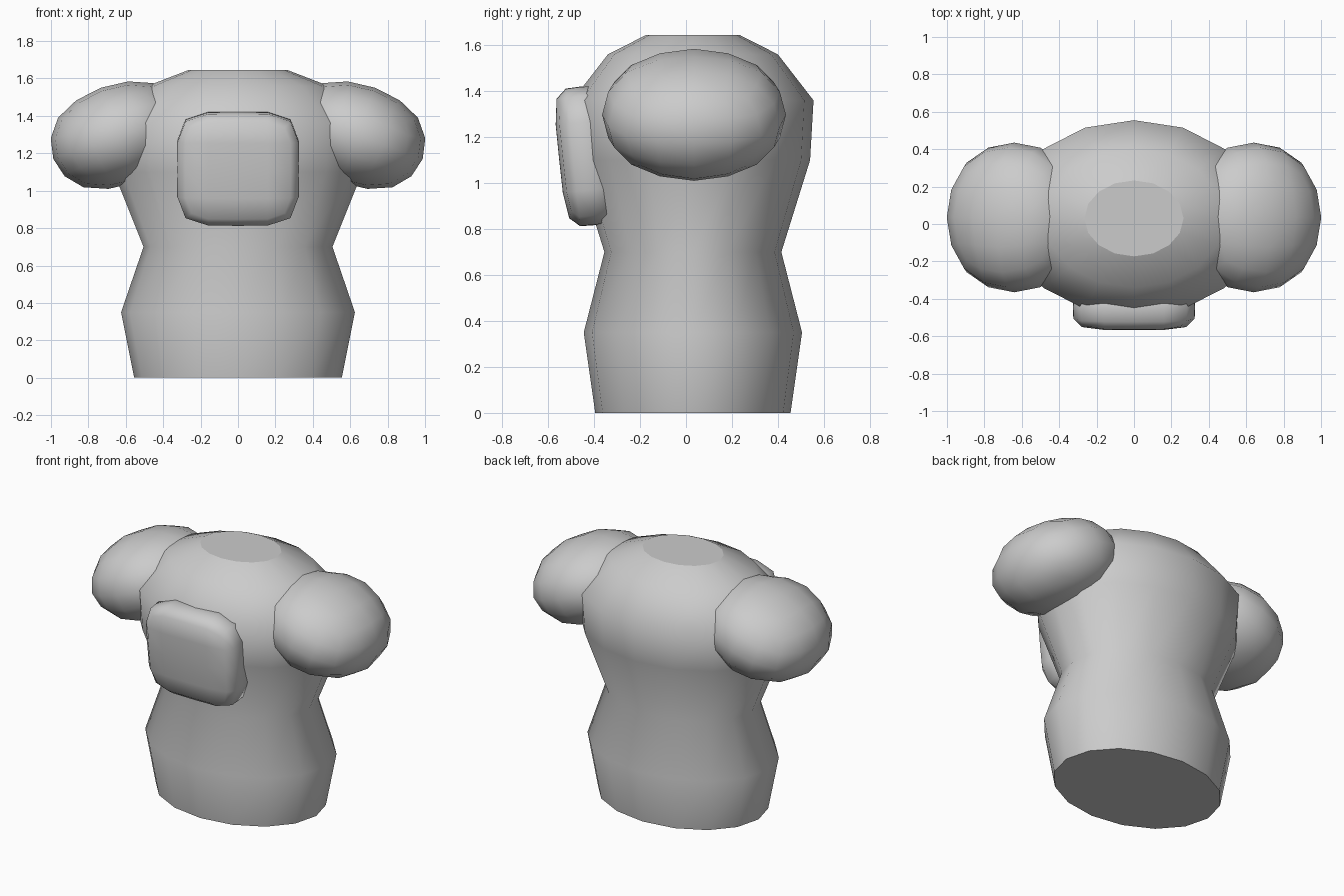
import bpy, bmesh, math
from mathutils import Matrix

cube = bpy.data.objects.get("Cube")
if cube:
    bpy.data.objects.remove(cube, do_unlink=True)

GREY = (0.6, 0.6, 0.6, 1.0)
grey = bpy.data.materials.new("plain_grey")
grey.use_nodes = True
grey.diffuse_color = GREY
grey.node_tree.nodes["Principled BSDF"].inputs["Base Color"].default_value = GREY


def add_object(name, bm):
    mesh = bpy.data.meshes.new(name)
    bmesh.ops.recalc_face_normals(bm, faces=bm.faces)
    bm.to_mesh(mesh)
    bm.free()
    mesh.materials.append(grey)
    obj = bpy.data.objects.new(name, mesh)
    bpy.context.collection.objects.link(obj)
    return obj


def rounded_block(name, centre, half_size, tilt, axis, crease=0.0):
    """Subdivided cube scaled to exact half sizes, then tilted and placed."""
    bm = bmesh.new()
    bmesh.ops.create_cube(bm, size=2)
    layer = bm.edges.layers.float.new("crease_edge")
    for edge in bm.edges:
        edge[layer] = crease
    obj = add_object(name, bm)
    sub = obj.modifiers.new("rounding", "SUBSURF")
    sub.levels = sub.render_levels = 2
    sub.use_limit_surface = False
    graph = bpy.context.evaluated_depsgraph_get()
    mesh = bpy.data.meshes.new_from_object(obj.evaluated_get(graph))
    obj.modifiers.clear()
    obj.data = mesh
    reach = max(v.co.x for v in mesh.vertices)
    mesh.transform(Matrix.Translation(centre)
                   @ Matrix.Rotation(math.radians(tilt), 4, axis)
                   @ Matrix.Diagonal([h / reach for h in half_size] + [1]))
    for face in mesh.polygons:
        face.use_smooth = True
    return obj


# Torso: stacked elliptical rings (height, half width, half depth)
RINGS = [(0, 0.555, 0.425), (0.35, 0.625, 0.475), (0.70, 0.505, 0.385),
         (1.10, 0.665, 0.51), (1.36, 0.685, 0.525), (1.56, 0.485, 0.37),
         (1.645, 0.265, 0.203)]
SIDES = 16
bm = bmesh.new()
loops = []
for z, rx, ry in RINGS:
    angles = [math.tau * i / SIDES for i in range(SIDES)]
    loops.append([bm.verts.new((rx * math.cos(a), 0.03 + ry * math.sin(a), z))
                  for a in angles])
for low, high in zip(loops, loops[1:]):
    for i in range(SIDES):
        j = (i + 1) % SIDES
        bm.faces.new((low[i], low[j], high[j], high[i])).smooth = True
bm.faces.new(loops[0])
bm.faces.new(loops[-1])
add_object("torso", bm)

# Shoulders: blocks sloping down and outward
for side, label in ((1, "left"), (-1, "right")):
    rounded_block(label + "_shoulder", (side * 0.64, 0.035, 1.297),
                  (0.37, 0.40, 0.27), side * 20, "Y")

# Chest plate: thin block leaning slightly forward
rounded_block("chest_plate", (0, -0.433, 1.118), (0.327, 0.12, 0.303), 6, "X",
              crease=0.3)
